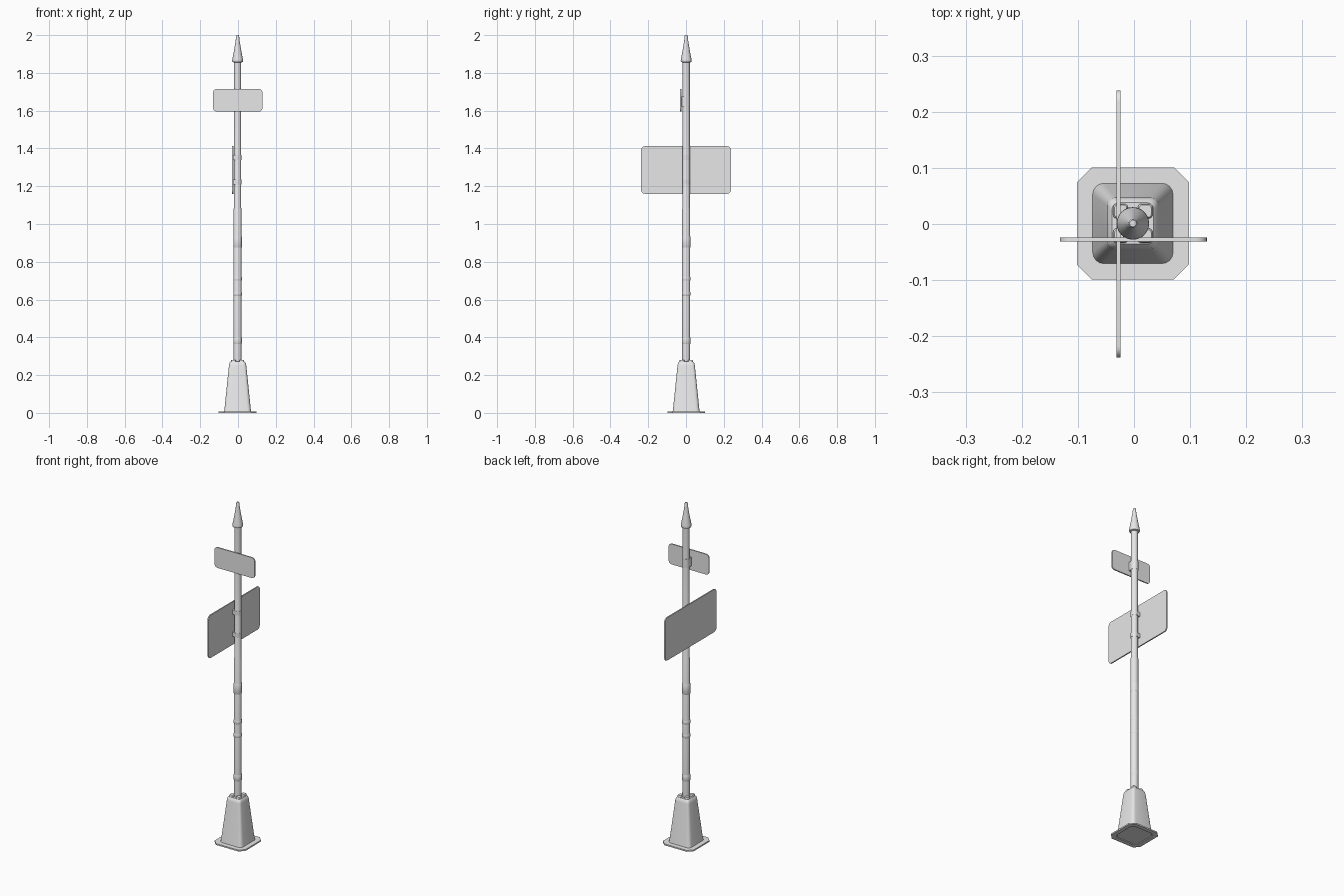
import bpy, bmesh, math

cube = bpy.data.objects.get("Cube")
if cube:
    bpy.data.objects.remove(cube, do_unlink=True)

grey = bpy.data.materials.new("light grey metal")
grey.use_nodes = True
grey.diffuse_color = (0.8, 0.8, 0.8, 1)
grey.node_tree.nodes["Principled BSDF"].inputs["Base Color"].default_value = (0.8, 0.8, 0.8, 1)

PX, PY = -0.002, 0.001  # centre of the post


def finish(name, bm, loc=(PX, PY, 0), angle=35):
    bmesh.ops.recalc_face_normals(bm, faces=bm.faces)
    mesh = bpy.data.meshes.new(name)
    bm.to_mesh(mesh)
    bm.free()
    ob = bpy.data.objects.new(name, mesh)
    ob.location = loc
    mesh.materials.append(grey)
    bpy.context.collection.objects.link(ob)
    bpy.ops.object.select_all(action="DESELECT")
    ob.select_set(True)
    bpy.context.view_layer.objects.active = ob
    bpy.ops.object.shade_smooth_by_angle(angle=math.radians(angle))
    return ob


def loft(name, rings, **kw):
    """Skin a stack of point rings and cap both ends."""
    bm = bmesh.new()
    rows = [[bm.verts.new(p) for p in ring] for ring in rings]
    n = len(rows[0])
    for a, b in zip(rows, rows[1:]):
        for i in range(n):
            j = (i + 1) % n
            bm.faces.new((a[i], a[j], b[j], b[i]))
    bm.faces.new(rows[0][::-1])
    bm.faces.new(rows[-1])
    return finish(name, bm, **kw)


def circle(r, z, n=24):
    return [(r * math.cos(math.tau * i / n), r * math.sin(math.tau * i / n), z) for i in range(n)]


def rounded(hx, hy, r, z, seg):
    """Rectangle outline with rounded corners; one segment gives a chamfer."""
    pts = []
    for q, (sx, sy) in enumerate(((1, 1), (-1, 1), (-1, -1), (1, -1))):
        for k in range(seg + 1):
            a = math.pi / 2 * (q + k / seg)
            pts.append((sx * (hx - r) + r * math.cos(a), sy * (hy - r) + r * math.sin(a), z))
    return pts


# Base plate with a shallow recess underneath
loft("base_plate", [rounded(h, h, c, z, 1) for h, c, z in
     ((0.074, 0.02, 0.004), (0.076, 0.02, 0), (0.1, 0.027, 0), (0.1, 0.027, 0.008))])

# Tapered pedestal
loft("pedestal", [rounded(h, h, r, z, 4) for h, r, z in
     ((0.072, 0.02, 0.006), (0.07, 0.02, 0.016), (0.046, 0.014, 0.25),
      (0.043, 0.013, 0.264), (0.037, 0.012, 0.271))])

# Raised lugs around the foot of the post
for sx, side in ((-1, "right"), (1, "left")):
    for sy, end in ((-1, "front"), (1, "back")):
        loft(f"lug_{end}_{side}", [rounded(h, h, 0.006, z, 3) for h, z in
             ((0.013, 0.265), (0.013, 0.278), (0.011, 0.281))],
             loc=(PX + sx * 0.022, PY + sy * 0.022, 0))

# Post, a little thicker below the signs
loft("post", [circle(r, z) for r, z in
     ((0.021, 0.265), (0.021, 1.08), (0.019, 1.085), (0.019, 1.87))])

# Thin bands on the post
for i, (low, high) in enumerate(((0.365, 0.40), (0.62, 0.64), (0.70, 0.72), (0.875, 0.935))):
    loft(f"post_band_{i + 1}", [circle(r, z) for r, z in
         ((0.021, low), (0.022, low + 0.002), (0.022, high - 0.002), (0.021, high))])

# Pointed finial
loft("finial", [circle(r, z) for r, z in
     ((0.019, 1.855), (0.027, 1.858), (0.029, 1.863), (0.028, 1.872),
      (0.018, 1.925), (0.010, 1.975), (0.008, 1.996), (0.006, 2.0))])


def sign(name, half_w, half_h, z, thick, turned, clamps):
    # Rounded panel, built flat and stood upright
    ob = loft(name, [rounded(half_w, half_h, 0.02, t, 5) for t in (-thick / 2, thick / 2)],
              loc=(-0.028, 0, z) if turned else (-0.001, -0.0275, z))
    ob.rotation_euler = (math.pi / 2, 0, math.pi / 2 if turned else 0)
    for i, (low, high) in enumerate(clamps):
        # Collar around the post and the block joining it to the panel
        loft(f"{name}_collar_{i + 1}", [circle(0.0205, low), circle(0.0205, high)])
        hx, hy = (0.013, 0.018) if turned else (0.018, 0.013)
        loc = (PX - 0.012, PY, 0) if turned else (PX, PY - 0.012, 0)
        loft(f"{name}_bracket_{i + 1}",
             [rounded(hx, hy, 0.002, h, 1) for h in (low, high)], loc=loc)


sign("small_sign", 0.131, 0.06, 1.655, 0.007, False, [(1.622, 1.674)])
sign("large_sign", 0.238, 0.126, 1.286, 0.007, True, [(1.21, 1.235), (1.34, 1.365)])
